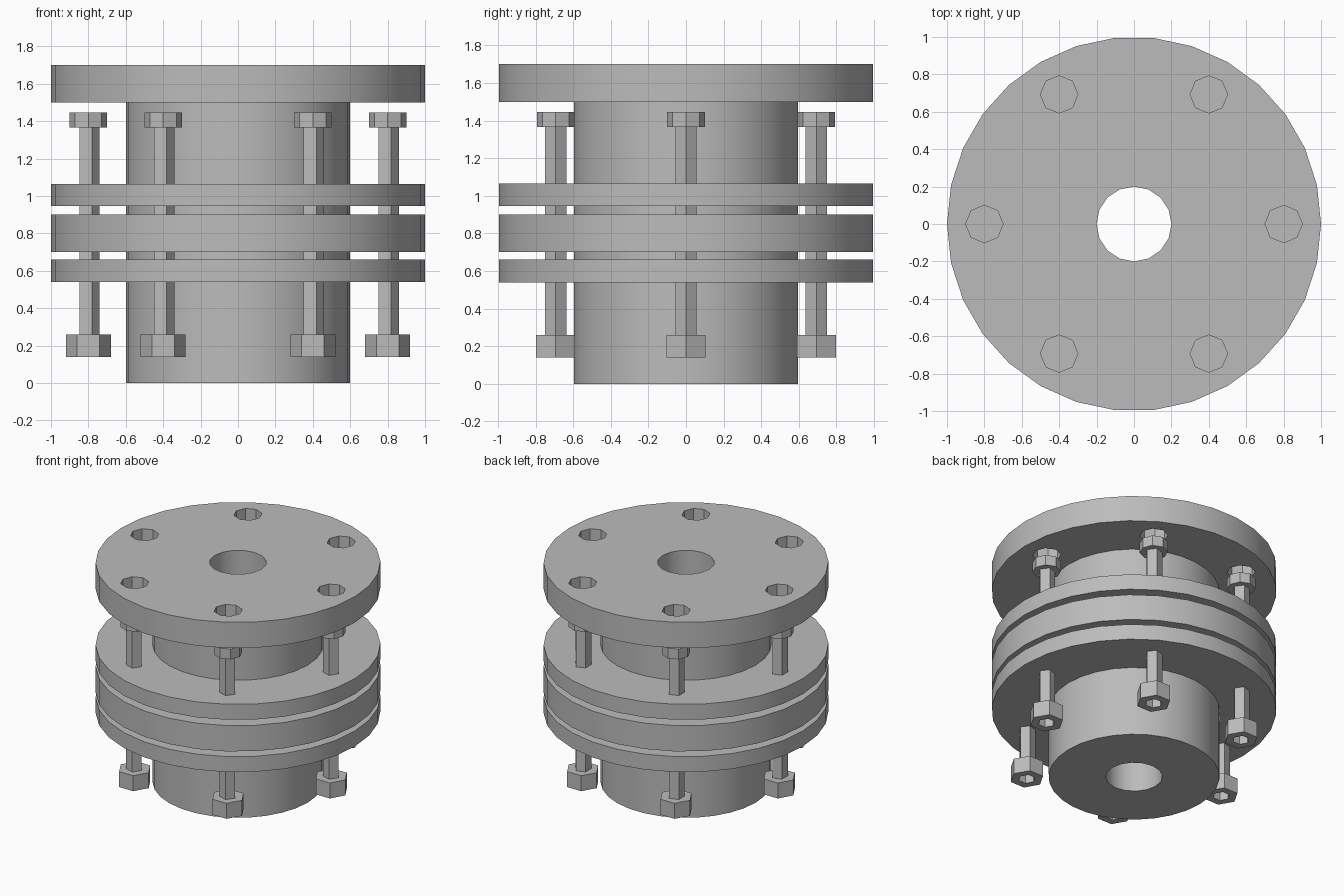
import bpy
from math import cos, sin, tau

if "Cube" in bpy.data.objects:
    bpy.data.objects.remove(bpy.data.objects["Cube"], do_unlink=True)

# Plain grey metal for every part
steel = bpy.data.materials.new("grey_steel")
GREY = (0.5, 0.5, 0.5, 1)
steel.diffuse_color = GREY
steel.use_nodes = True
steel.node_tree.nodes["Principled BSDF"].inputs["Base Color"].default_value = GREY


def prism(name, radius, z0, z1, sides, at=(0, 0)):
    """Upright cylinder with its first corner on +x."""
    ring = [(radius * cos(tau * i / sides), radius * sin(tau * i / sides))
            for i in range(sides)]
    verts = [(x, y, z) for z in (z0, z1) for x, y in ring]
    faces = [(i, (i + 1) % sides, sides + (i + 1) % sides, sides + i)
             for i in range(sides)]
    faces += [tuple(reversed(range(sides))), tuple(range(sides, 2 * sides))]
    mesh = bpy.data.meshes.new(name)
    mesh.from_pydata(verts, [], faces)
    mesh.materials.append(steel)
    obj = bpy.data.objects.new(name, mesh)
    bpy.context.collection.objects.link(obj)
    obj.location = (at[0], at[1], 0)
    return obj


def drill(obj, cutter):
    cutter.hide_render = True
    cutter.hide_set(True)
    cutter.display_type = 'WIRE'
    mod = obj.modifiers.new("drill", 'BOOLEAN')
    mod.operation = 'DIFFERENCE'
    mod.solver = 'EXACT'
    mod.object = cutter


def apply_drills(obj, cutters):
    for cutter in cutters:
        drill(obj, cutter)
    bpy.context.view_layer.update()
    baked = bpy.data.meshes.new_from_object(
        obj.evaluated_get(bpy.context.evaluated_depsgraph_get()))
    obj.modifiers.clear()
    obj.data = baked
    for cutter in cutters:
        bpy.data.objects.remove(cutter, do_unlink=True)


bolt_spots = [(0.8 * cos(tau * i / 6), 0.8 * sin(tau * i / 6)) for i in range(6)]
parts = []


# Hub and flanges, all with the central bore
def bored(name, radius, z0, z1, holes=()):
    body = prism(name, radius, z0, z1, 30)
    bore = prism("bore_cutter", 0.2, z0 - 0.1, z1 + 0.1, 16)
    apply_drills(body, [bore, *holes])
    parts.append(body)


bored("hub", 0.6, 0, 1.5)
access_holes = [prism("access_cutter", 0.1, 1.4, 1.8, 8, p) for p in bolt_spots]
bored("top_flange", 1, 1.5, 1.7, access_holes)
for name, z0, z1 in (("lower_plate", 0.54, 0.66),
                     ("middle_flange", 0.7, 0.9),
                     ("upper_plate", 0.945, 1.065)):
    bored(name, 1, z0, z1)

# Bolts: octagonal head, five-sided shaft, open hexagonal nut
for i, spot in enumerate(bolt_spots):
    parts.append(prism(f"bolt_head_{i}", 0.1, 1.365, 1.445, 8, spot))
    parts.append(prism(f"bolt_shaft_{i}", 0.06, 0.22, 1.37, 5, spot))
    nut = prism(f"nut_{i}", 0.12, 0.14, 0.26, 6, spot)
    apply_drills(nut, [prism("nut_cutter", 0.06, 0.1, 0.22, 6, spot)])
    parts.append(nut)

# Smooth round walls, crisp corners
bpy.ops.object.select_all(action='DESELECT')
for part in parts:
    part.select_set(True)
bpy.context.view_layer.objects.active = parts[0]
bpy.ops.object.shade_smooth_by_angle(angle=0.52)
